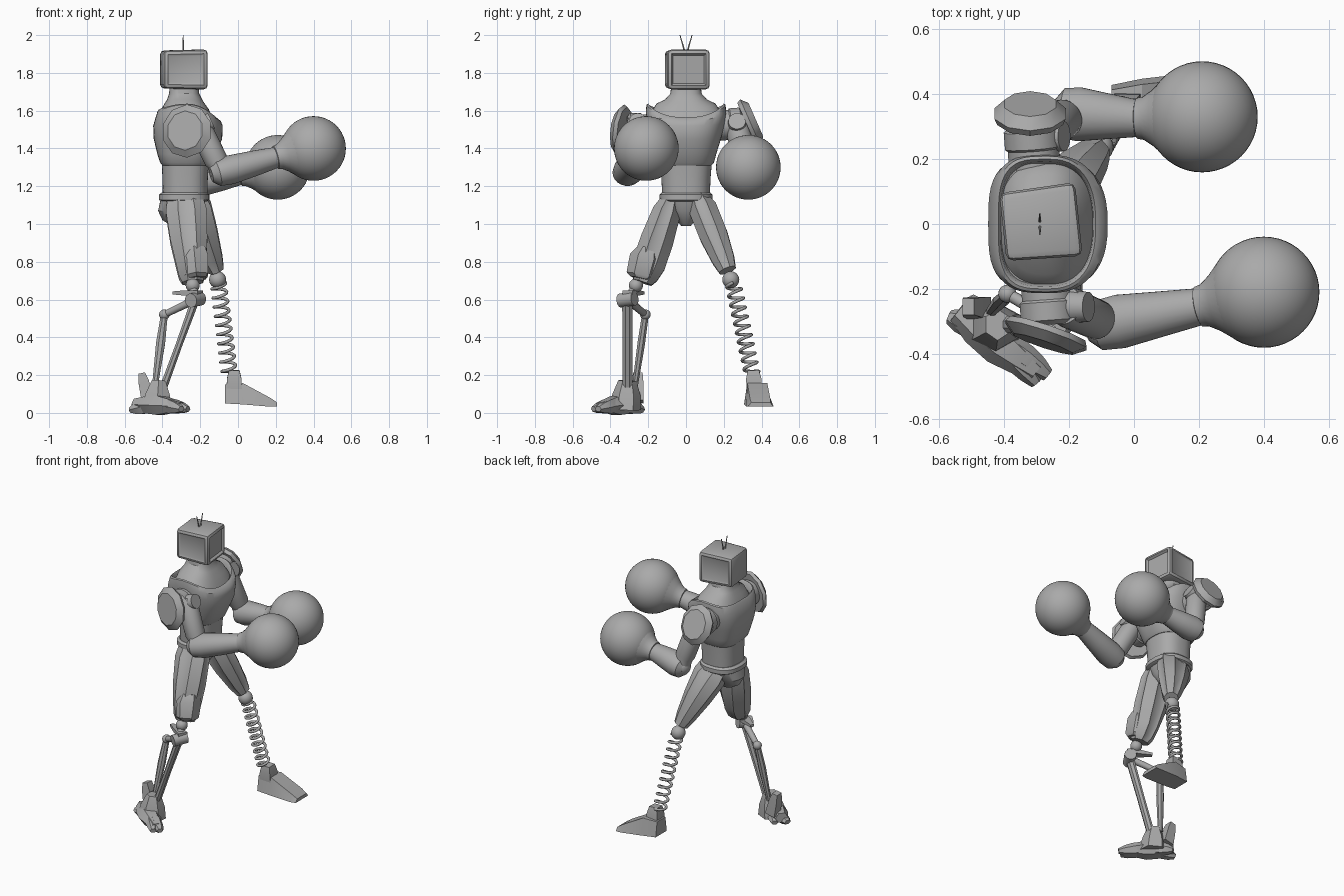
import bpy, bmesh, math
from mathutils import Vector, Matrix

if "Cube" in bpy.data.objects:
    bpy.data.objects.remove(bpy.data.objects["Cube"], do_unlink=True)

GREY = (0.4, 0.4, 0.4, 1)
grey = bpy.data.materials.new("plain_grey")
grey.use_nodes = True
grey.diffuse_color = GREY
grey.node_tree.nodes["Principled BSDF"].inputs["Base Color"].default_value = GREY


def finish(name, bm):
    bmesh.ops.recalc_face_normals(bm, faces=bm.faces)
    mesh = bpy.data.meshes.new(name)
    bm.to_mesh(mesh)
    bm.free()
    mesh.materials.append(grey)
    mesh.polygons.foreach_set("use_smooth", [True] * len(mesh.polygons))
    mesh.set_sharp_from_angle(angle=math.radians(32))
    ob = bpy.data.objects.new(name, mesh)
    bpy.context.collection.objects.link(ob)
    return ob


def loft(name, rings, panels=0):
    """Skin a list of point rings, with optional sunk lengthwise panels."""
    bm = bmesh.new()
    rows = [[bm.verts.new(p) for p in ring] for ring in rings]
    n = len(rows[0])
    strips = []
    for i in range(n):
        j = (i + 1) % n
        strips.append([bm.faces.new((a[i], a[j], b[j], b[i])) for a, b in zip(rows, rows[1:])])
    bm.faces.new(rows[0])
    bm.faces.new(rows[-1])
    bmesh.ops.recalc_face_normals(bm, faces=bm.faces)
    if panels:
        for strip in strips[1::2]:
            bmesh.ops.inset_region(bm, faces=strip, thickness=panels, depth=-0.005,
                                   use_even_offset=True)
    return finish(name, bm)


def limb(name, p0, p1, profile, n=28, ref=(1, 0, 0), panels=0):
    """Loft along an axis; profile rows are (position, half depth, half width)."""
    p0, p1 = Vector(p0), Vector(p1)
    axis = (p1 - p0).normalized()
    v = axis.cross(Vector(ref)).normalized()
    u = v.cross(axis)
    grow = 1 / math.cos(math.pi / n) if n < 12 else 1
    rings = []
    for t, ru, rv in profile:
        c = p0.lerp(p1, t)
        angles = [2 * math.pi * (i + 0.5) / n for i in range(n)]
        rings.append([c + grow * (u * ru * math.cos(a) + v * rv * math.sin(a)) for a in angles])
    return loft(name, rings, panels)


def body(name, rows, back=0.8, n=48):
    """Rounded sections; rows are (centre x, z, half x, half y, front dip, back dip)."""
    rings = []
    for cx, z, rx, ry, front_dip, back_dip in rows:
        ring = []
        for i in range(n):
            a = 2 * math.pi * i / n
            c, s = math.cos(a), math.sin(a)
            power = 0.8 if c > 0 else back
            x = math.copysign(abs(c) ** power, c)
            y = math.copysign(abs(s) ** power, s)
            ring.append((cx + rx * x, ry * y, z - x * x * (front_dip if c > 0 else back_dip)))
        rings.append(ring)
    return loft(name, rings)


def ball(name, centre, r, seg=48):
    bm = bmesh.new()
    bmesh.ops.create_uvsphere(bm, u_segments=seg, v_segments=seg // 2, radius=r,
                              matrix=Matrix.Translation(centre))
    return finish(name, bm)


def rod(name, p0, p1, r0, r1, n=12):
    return limb(name, p0, p1, [(0, r0, r0), (1, r1, r1)], n, ref=(0.3, 0.9, 0.1))


# Head: a rounded box television with a sunk screen and side panels
bm = bmesh.new()
bmesh.ops.create_cube(bm, size=1, matrix=Matrix.Diagonal((0.235, 0.228, 0.212, 1)))
for v in bm.verts:
    if v.co.x < 0:
        v.co.y *= 0.92
        v.co.z *= 0.95
bmesh.ops.bevel(bm, geom=bm.edges[:], offset=0.022, segments=2, profile=0.5, affect='EDGES')
bm.normal_update()
for direction, border, depth in (((1, 0, 0), 0.014, -0.014), ((0, 1, 0), 0.016, -0.006),
                                 ((0, -1, 0), 0.016, -0.006)):
    face = max((f for f in bm.faces if f.normal.dot(Vector(direction)) > 0.9),
               key=lambda f: f.calc_area())
    bmesh.ops.inset_individual(bm, faces=[face], thickness=border, depth=depth)
bm.transform(Matrix.Translation((-0.287, 0.003, 1.818)) @ Matrix.Rotation(math.radians(6), 4, 'Z'))
finish("television_head", bm)
for side, word in ((1, "back"), (-1, "front")):
    rod(word + "_antenna", (-0.29, side * 0.006, 1.91), (-0.29, side * 0.032, 2.0), 0.004, 0.002, 6)

# Neck and torso
body("neck", [(-0.285, 1.73, 0.076, 0.078, 0, 0), (-0.285, 1.69, 0.08, 0.083, 0, 0),
              (-0.28, 1.66, 0.095, 0.11, .01, 0), (-0.275, 1.638, 0.12, 0.155, .03, .01),
              (-0.27, 1.59, 0.147, 0.187, .06, .03)])
body("chest", [(-0.275, 1.31, 0.125, 0.135, 0, 0), (-0.275, 1.325, 0.137, 0.148, 0, 0),
               (-0.272, 1.37, 0.155, 0.16, 0, 0), (-0.265, 1.45, 0.181, 0.185, 0, 0),
               (-0.265, 1.53, 0.184, 0.205, .01, .01), (-0.265, 1.595, 0.174, 0.213, .05, .04),
               (-0.268, 1.632, 0.158, 0.209, .072, .035), (-0.268, 1.637, 0.15, 0.2, .072, .03),
               (-0.268, 1.627, 0.143, 0.192, .072, .03), (-0.268, 1.59, 0.138, 0.185, .072, .03)],
     back=0.6)
body("abdomen", [(-0.28, 1.13, 0.118, 0.125, 0, 0), (-0.28, 1.24, 0.12, 0.13, 0, 0),
                 (-0.278, 1.34, 0.126, 0.138, 0, 0)])
body("belt", [(-0.285, 1.12, 0.12, 0.13, 0, 0), (-0.285, 1.128, 0.134, 0.14, 0, 0),
              (-0.285, 1.155, 0.134, 0.14, 0, 0), (-0.285, 1.167, 0.118, 0.128, 0, 0)])
body("pelvis", [(-0.29, 1.13, 0.12, 0.125, 0, 0), (-0.305, 1.07, 0.118, 0.095, 0, 0),
                (-0.31, 1.02, 0.09, 0.05, 0, 0), (-0.30, 0.99, 0.05, 0.025, 0, 0)])

# Arms: shoulder drum, faceted pad, upper arm with joint disc, forearm, cuff and round glove
arms = {
    "front": dict(drum=((-0.27, -0.17, 1.50), (-0.26, -0.31, 1.50)),
                  pad=((-0.265, -0.325, 1.49), (-0.28, -0.37, 1.495)), pad_size=(0.132, 0.135),
                  shoulder=(-0.205, -0.255, 1.515), elbow=(-0.085, -0.308, 1.275),
                  wrist=(0.20, -0.255, 1.352), glove=(0.40, -0.21, 1.40)),
    "back": dict(drum=((-0.305, 0.17, 1.52), (-0.315, 0.30, 1.53)),
                 pad=((-0.32, 0.32, 1.53), (-0.32, 0.37, 1.552)), pad_size=(0.11, 0.125),
                 shoulder=(-0.28, 0.27, 1.515), elbow=(-0.20, 0.34, 1.225),
                 wrist=(0.01, 0.325, 1.262), glove=(0.21, 0.33, 1.30)),
}
for word, a in arms.items():
    limb(word + "_shoulder_drum", *a["drum"], [(0, .08, .08), (.45, .08, .08), (.5, .088, .088),
                                               (.9, .088, .088), (1, .07, .07)])
    w, h = a["pad_size"]
    limb(word + "_shoulder_pad", *a["pad"],
         [(0, w * 0.92, h * 0.92), (0.4, w, h), (1, w * 0.72, h * 0.74)], n=10)
    limb(word + "_upper_arm", a["shoulder"], a["elbow"],
         [(-.1, .045, .045), (-.1, .06, .06), (.1, .064, .064), (.75, .062, .062),
          (.8, .055, .055), (1, .055, .055)])
    joint = Vector(a["shoulder"])
    rod(word + "_shoulder_disc", joint, joint + Vector((0.065, 0, 0.03)), 0.052, 0.046, 24)
    ball(word + "_elbow", a["elbow"], 0.062, 24)
    limb(word + "_forearm", a["elbow"], a["wrist"],
         [(-.2, .04, .045), (-.08, .07, .078), (.15, .078, .084), (.6, .068, .07),
          (1, .056, .058)], n=20, ref=(0, 0, 1))
    limb(word + "_cuff", a["wrist"], a["glove"],
         [(-.02, .052, .052), (0, .063, .063), (.1, .067, .067), (.25, .088, .088),
          (.45, .125, .125)], ref=(0, 0, 1))
    ball(word + "_glove", a["glove"], 0.171)

# Thighs: faceted shells with sunk panels, a knee plate and knee balls
limb("front_thigh", (-0.28, -0.08, 1.13), (-0.24, -0.23, 0.69),
     [(0, .095, .05), (.15, .108, .075), (.5, .098, .088), (.78, .08, .088), (.93, .07, .07),
      (1, .055, .05)], n=8, panels=0.012)
limb("front_knee_plate", (-0.235, -0.20, 0.87), (-0.22, -0.24, 0.71),
     [(0, .06, .05), (.3, .072, .075), (.9, .062, .07), (1, .05, .05)], n=6)
limb("back_thigh", (-0.265, 0.07, 1.13), (-0.115, 0.22, 0.755),
     [(0, .095, .05), (.15, .105, .075), (.5, .085, .075), (.85, .058, .06), (1, .042, .045)],
     n=8, panels=0.012)
ball("front_knee", (-0.24, -0.265, 0.675), 0.037, 24)
ball("back_knee", (-0.108, 0.237, 0.705), 0.045, 24)

# Front shin: hinge, two struts and a linkage behind
HINGE, LINK = Vector((-0.225, -0.31, 0.6)), Vector((-0.39, -0.215, 0.52))
rod("knee_stem", (-0.24, -0.265, 0.67), HINGE, 0.022, 0.025)
rod("knee_hinge", HINGE + Vector((-.025, -.038, -.005)), HINGE + Vector((.025, .038, .005)),
    0.037, 0.037, 20)
limb("hinge_cap", (-0.34, -0.23, 0.635), (-0.2, -0.31, 0.635),
     [(0, .008, .012), (.5, .014, .025), (1, .012, .03)], n=4, ref=(0, 0, 1))
rod("linkage_arm", HINGE, LINK, 0.022, 0.018)
ball("linkage_joint", LINK, 0.028, 20)
limb("rear_strut", LINK, (-0.44, -0.27, 0.14), [(0, .018, .018), (.4, .024, .02), (1, .015, .015)], n=8)
limb("main_strut", HINGE, (-0.40, -0.31, 0.12), [(0, .022, .028), (.5, .018, .026), (1, .02, .026)], n=8)

# Front foot: long faceted body, ankle block, fin, toes and heel claws
limb("foot_body", (-0.54, -0.265, 0.045), (-0.30, -0.455, 0.035),
     [(0, .03, .035), (.25, .044, .055), (.55, .05, .06), (.8, .034, .045), (1, .02, .03)],
     n=6, ref=(0, 0, 1))
limb("ankle_block", (-0.43, -0.32, 0.02), (-0.42, -0.31, 0.17),
     [(0, .08, .07), (.5, .065, .065), (1, .036, .042)], n=6)
limb("ankle_fin", (-0.475, -0.26, 0.06), (-0.51, -0.255, 0.21),
     [(0, .035, .035), (.7, .028, .03), (1, .018, .025)], n=4)
foot = Vector((-0.42, -0.345, 0.05))
for name, tip, width in (("inner_toe", (-0.265, -0.465, 0.02), .03),
                         ("outer_toe", (-0.30, -0.49, 0.02), .028),
                         ("heel_claw", (-0.57, -0.285, 0.015), .032),
                         ("side_claw", (-0.51, -0.23, 0.016), .03)):
    limb(name, foot, tip, [(0, .04, .03), (.55, .036, .036), (.8, .028, width), (1, .014, width * 0.6)],
         n=6, ref=(0, 0, 1))

# Back shin: coil spring
top, bottom = Vector((-0.103, 0.25, 0.685)), Vector((-0.045, 0.352, 0.2))
axis = (bottom - top).normalized()
u = axis.cross(Vector((0, 1, 0))).normalized()
v = axis.cross(u)
TURNS, STEPS = 10, 20
curve = bpy.data.curves.new("shin_spring", 'CURVE')
curve.dimensions = '3D'
curve.bevel_depth = 0.0085
curve.bevel_resolution = 2
curve.use_fill_caps = True
coil = curve.splines.new('POLY')
coil.points.add(TURNS * STEPS)
for i, p in enumerate(coil.points):
    a = 2 * math.pi * i / STEPS
    spot = top.lerp(bottom, i / (TURNS * STEPS)) + 0.038 * (u * math.cos(a) + v * math.sin(a))
    p.co = (*spot, 1)
coil.use_smooth = True
curve.materials.append(grey)
bpy.context.collection.objects.link(bpy.data.objects.new("shin_spring", curve))

# Back foot: a wedge boot with an ankle block
limb("boot_ankle", (-0.02, 0.362, 0.12), (-0.02, 0.356, 0.225),
     [(0, .042, .042), (.6, .038, .04), (1, .028, .03)], n=4)
boot = []
for x, low, high, w in ((-0.07, .05, .15, .06), (0.025, .045, .158, .07),
                        (0.17, .033, .08, .072), (0.207, .033, .055, .068)):
    y = 0.375 + 0.1 * x
    boot.append([(x, y - w, low), (x, y + w, low), (x, y + 0.75 * w, high), (x, y - 0.75 * w, high)])
loft("boot", boot)
